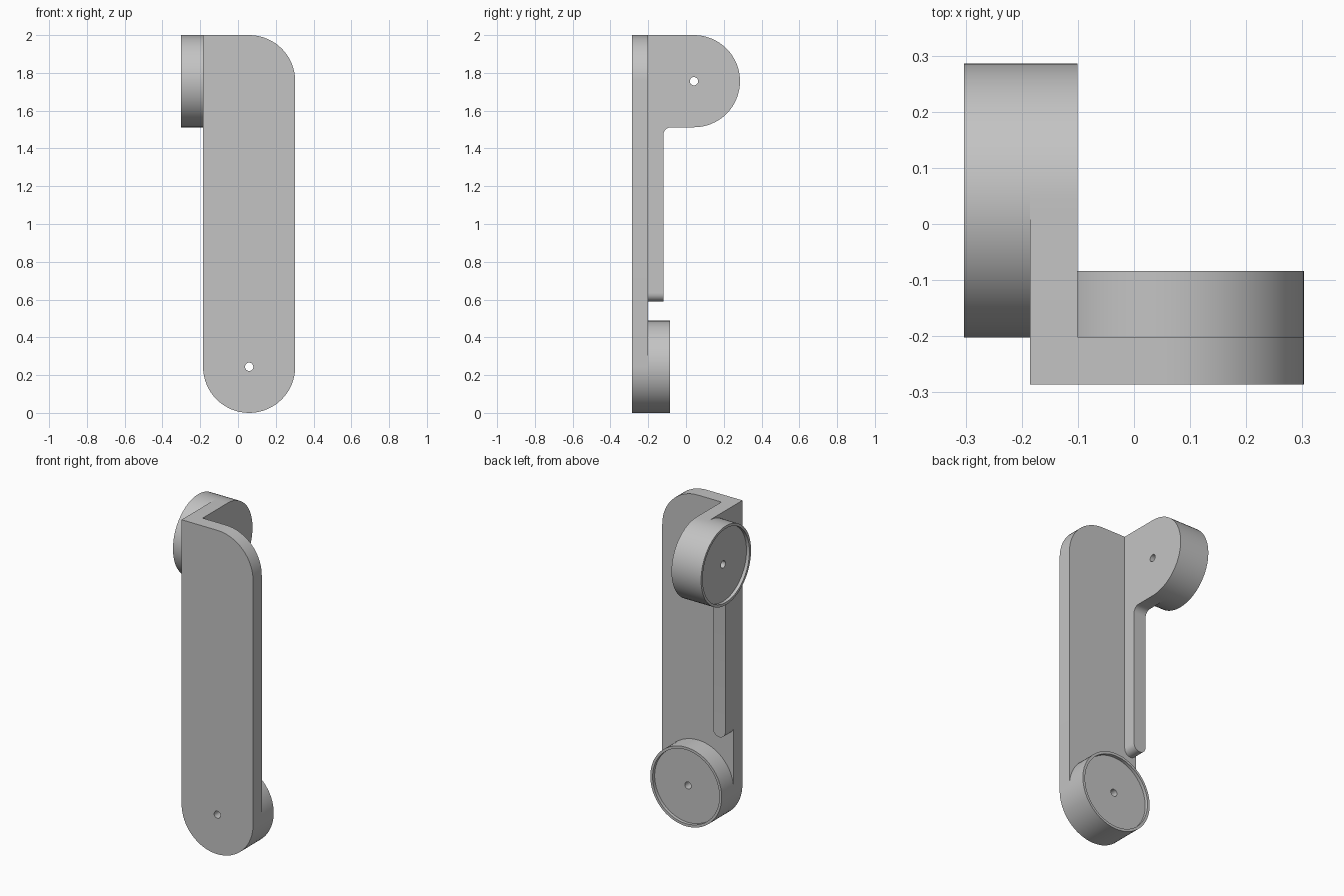
import bpy, bmesh
from math import radians, cos, sin, tau
from mathutils import Vector

cube = bpy.data.objects.get("Cube")
if cube:
    bpy.data.objects.remove(cube)

grey = bpy.data.materials.new("plain grey")
grey.use_nodes = True
grey.diffuse_color = (0.55, 0.55, 0.55, 1)
grey.node_tree.nodes["Principled BSDF"].inputs["Base Color"].default_value = grey.diffuse_color

R = 0.244            # radius of the rounded ends and drums
BORE = 0.022         # pivot hole radius
SIDE_X = (-0.185, -0.101)
PLATE_Y = (-0.286, -0.201)
STEM_Y = -0.12       # rear edge of the stem
STEM_R = (SIDE_X[1] - SIDE_X[0]) / 2
STEM_Z = 0.59 + STEM_R
LOW = (0.059, R)     # lower pivot in x, z
HIGH = (0.042, 2 - R)  # upper pivot in y, z


def place(axis, u, v, d):
    """Map profile coordinates (u, v) and depth d to space."""
    return Vector((u, d, v)) if axis == "Y" else Vector((d, u, v))


def arc(c, r, start, end, n=32):
    steps = [radians(start + (end - start) * i / n) for i in range(n + 1)]
    return [(c[0] + r * cos(a), c[1] + r * sin(a)) for a in steps]


def finish(name, bm):
    bmesh.ops.remove_doubles(bm, verts=bm.verts, dist=1e-5)
    bmesh.ops.recalc_face_normals(bm, faces=bm.faces)
    mesh = bpy.data.meshes.new(name)
    bm.to_mesh(mesh)
    bm.free()
    mesh.materials.append(grey)
    ob = bpy.data.objects.new(name, mesh)
    bpy.context.collection.objects.link(ob)
    return ob


def smooth(ob):
    ob.data.polygons.foreach_set("use_smooth", [True] * len(ob.data.polygons))
    ob.data.set_sharp_from_angle(angle=radians(30))


def slab(name, axis, outline, d0, d1):
    """Extrude a closed outline from depth d0 to d1."""
    bm = bmesh.new()
    face = bm.faces.new([bm.verts.new(place(axis, u, v, d0)) for u, v in outline])
    new = bmesh.ops.extrude_face_region(bm, geom=[face])["geom"]
    moved = [g for g in new if isinstance(g, bmesh.types.BMVert)]
    bmesh.ops.translate(bm, verts=moved, vec=place(axis, 0, 0, d1 - d0))
    return finish(name, bm)


def drill(ob, axis, centre, d0, d1):
    """Cut the pivot hole and keep only the result."""
    cutter = slab("hole_cutter", axis, arc(centre, BORE, 0, 348.75, 31), d0 - 0.05, d1 + 0.05)
    cutter.hide_render = True
    mod = ob.modifiers.new("pivot hole", "BOOLEAN")
    mod.operation, mod.solver, mod.object = "DIFFERENCE", "EXACT", cutter
    graph = bpy.context.evaluated_depsgraph_get()
    result = bpy.data.meshes.new_from_object(ob.evaluated_get(graph))
    ob.modifiers.clear()
    ob.data = result
    bpy.data.objects.remove(cutter)


def drum(name, axis, centre, base, top):
    """Turn a bored drum with a shallow recess inside its outer rim."""
    floor = top - 0.02 * (1 if top > base else -1)
    rim = R - 0.016
    section = [(BORE, base), (R, base), (R, top), (rim, top), (rim, floor), (BORE, floor)]
    bm = bmesh.new()
    verts = [bm.verts.new(place(axis, centre[0] + r, centre[1], d)) for r, d in section]
    edges = [bm.edges.new((a, b)) for a, b in zip(verts, verts[1:] + verts[:1])]
    bmesh.ops.spin(bm, geom=verts + edges, cent=place(axis, *centre, 0),
                   axis=place(axis, 0, 0, 1), angle=tau, steps=64)
    smooth(finish(name, bm))


# Front plate: round bottom, one rounded top corner
right = LOW[0] + R
outline = [(SIDE_X[0], 2)] + arc(LOW, R, 180, 360) + arc((LOW[0], 2 - R), R, 0, 90, 16)
front_plate = slab("front_plate", "Y", outline, *PLATE_Y)
drill(front_plate, "Y", LOW, *PLATE_Y)
smooth(front_plate)

# Side plate: round lug on top, filleted into a narrow stem
fillet = 0.04
outline = [(PLATE_Y[1], STEM_Z), (PLATE_Y[1], 2)] + arc(HIGH, R, 90, -90)
outline += arc((STEM_Y + fillet, 2 - 2 * R - fillet), fillet, 90, 180, 8) + [(STEM_Y, STEM_Z)]
side_plate = slab("side_plate", "X", outline, *SIDE_X)
drill(side_plate, "X", HIGH, *SIDE_X)
smooth(side_plate)

# Rounded lower end of the stem
stem_centre = (SIDE_X[0] + STEM_R, STEM_Z)
smooth(slab("stem_end", "Y", arc(stem_centre, STEM_R, 180, 360, 16), PLATE_Y[1], STEM_Y))

# Drums on the back of the front plate and the outside of the side plate
drum("lower_drum", "Y", LOW, PLATE_Y[1], -0.084)
drum("upper_drum", "X", HIGH, SIDE_X[0], -0.303)
